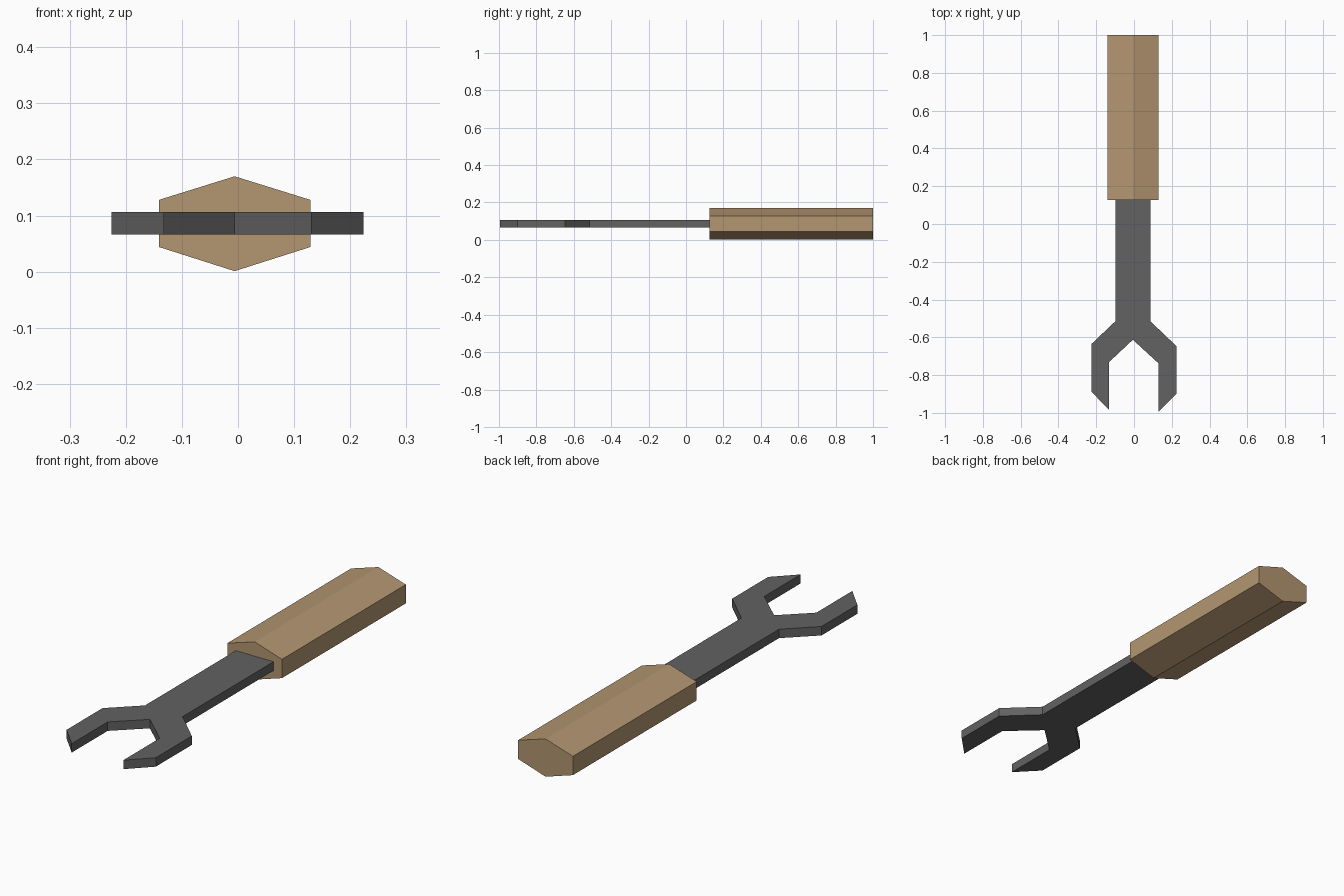
import bpy, bmesh
from mathutils import Vector

if "Cube" in bpy.data.objects:
    bpy.data.objects.remove(bpy.data.objects["Cube"])


def material(name, rgb):
    m = bpy.data.materials.new(name)
    m.diffuse_color = (*rgb, 1)
    m.use_nodes = True
    m.node_tree.nodes["Principled BSDF"].inputs["Base Color"].default_value = m.diffuse_color
    return m


def extruded(name, points, direction, mat):
    """Extrude a closed flat profile along a direction."""
    bm = bmesh.new()
    face = bm.faces.new([bm.verts.new(p) for p in points])
    res = bmesh.ops.extrude_face_region(bm, geom=[face], use_keep_orig=True)
    verts = [g for g in res["geom"] if isinstance(g, bmesh.types.BMVert)]
    bmesh.ops.translate(bm, verts=verts, vec=Vector(direction))
    bmesh.ops.recalc_face_normals(bm, faces=bm.faces)
    mesh = bpy.data.meshes.new(name)
    bm.to_mesh(mesh)
    bm.free()
    mesh.materials.append(mat)
    obj = bpy.data.objects.new(name, mesh)
    bpy.context.collection.objects.link(obj)
    return obj


steel = material("dark steel", (0.122, 0.122, 0.122))
wood = material("light wood", (0.456, 0.305, 0.165))

# Six-sided wooden grip, profile in x/z
grip = [(-0.141, 0.044), (-0.006, 0.001), (0.129, 0.044),
        (0.129, 0.128), (-0.006, 0.17), (-0.141, 0.128)]
extruded("grip", [(x, 0.126, z) for x, z in grip], (0, 0.874, 0), wood)

# Shaft and open jaw as one flat plate, outline in x/y
outline = [(-0.099, 0.13), (-0.099, -0.515), (-0.225, -0.635), (-0.225, -0.888),
           (-0.132, -0.985), (-0.132, -0.731), (-0.006, -0.613), (0.13, -0.738),
           (0.13, -0.995), (0.224, -0.9), (0.224, -0.646), (0.087, -0.515),
           (0.087, 0.13)]
extruded("wrench_plate", [(x, y, 0.066) for x, y in outline], (0, 0, 0.04), steel)
